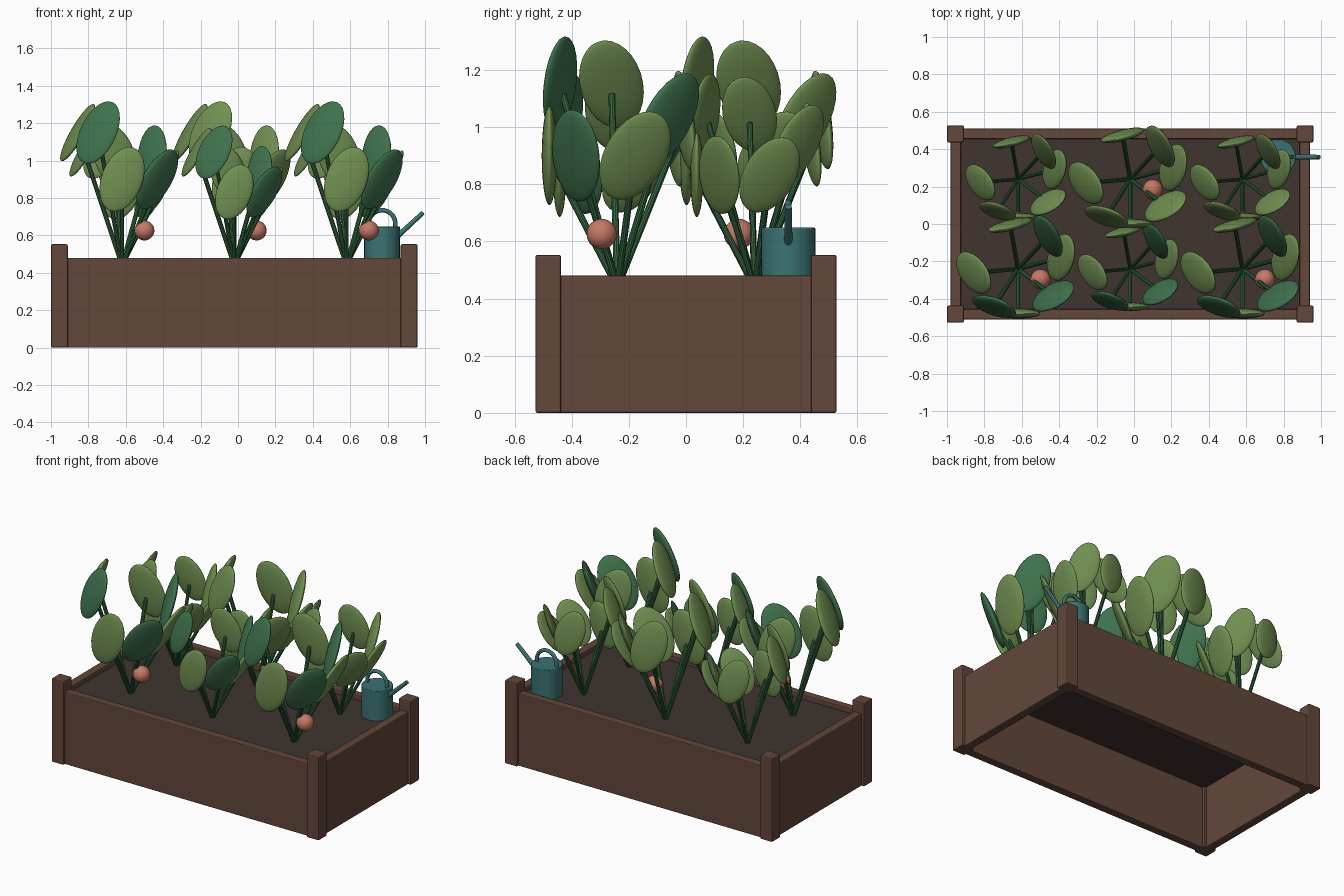
import bpy
from math import sin, cos, pi
from mathutils import Vector, Euler, Matrix

if "Cube" in bpy.data.objects:
    bpy.data.objects.remove(bpy.data.objects["Cube"])


def material(name, r, g, b):
    m = bpy.data.materials.new(name)
    m.diffuse_color = (r, g, b, 1)
    m.use_nodes = True
    m.node_tree.nodes["Principled BSDF"].inputs["Base Color"].default_value = m.diffuse_color
    return m


WOOD = material("wood", .125, .063, .042)
SOIL = material("soil", .05, .034, .028)
LEAF = material("leaf", .165, .28, .085)
DARK = material("dark_leaf", .05, .17, .075)
STEM = material("stem", .035, .14, .055)
TEAL = material("teal", .045, .17, .17)
CORAL = material("coral", .56, .19, .13)


def finish(name, mat, smooth=True):
    ob = bpy.context.object
    ob.name = name
    ob.data.materials.append(mat)
    if smooth:
        bpy.ops.object.shade_smooth_by_angle()
    return ob


def box(name, lo, hi, mat, bevel=0):
    lo, hi = Vector(lo), Vector(hi)
    bpy.ops.mesh.primitive_cube_add(size=1, location=(lo + hi) / 2)
    bpy.context.object.scale = hi - lo
    bpy.ops.object.transform_apply(location=False, rotation=False, scale=True)
    ob = finish(name, mat, False)
    if bevel:
        mod = ob.modifiers.new("bevel", "BEVEL")
        mod.width, mod.segments = bevel, 2
    return ob


def rod(name, a, b, radius, mat, sides=12, tip=None):
    a, b = Vector(a), Vector(b)
    bpy.ops.mesh.primitive_cone_add(
        vertices=sides, radius1=radius, radius2=radius if tip is None else tip,
        depth=(b - a).length, location=(a + b) / 2,
        rotation=(b - a).to_track_quat('Z', 'Y').to_euler())
    return finish(name, mat)


def ball(name, matrix, mat, segments=24, rings=14):
    bpy.ops.mesh.primitive_uv_sphere_add(segments=segments, ring_count=rings, radius=1)
    bpy.context.object.matrix_world = matrix
    return finish(name, mat)


# Planter box
CX = -.02
for s, n in ((-1, "front"), (1, "back")):
    y = sorted((s * .455, s * .51))
    box(n + "_board", (CX - .96, y[0], 0), (CX + .96, y[1], .48), WOOD, .006)
    for sx, m in ((-1, "left"), (1, "right")):
        x, y2 = CX + sx * .935, s * .482
        box(f"{n}_{m}_post", (x - .045, y2 - .045, 0), (x + .045, y2 + .045, .553), WOOD, .007)
for s, n in ((-1, "left"), (1, "right")):
    x = sorted((CX + s * .905, CX + s * .96))
    box(n + "_board", (x[0], -.48, 0), (x[1], .48, .48), WOOD, .006)
GROUND = .45
box("soil", (CX - .91, -.46, .41), (CX + .91, .46, GROUND), SOIL)


# Plants: leaves spiral around a shared root by the golden angle
def plant(n, x, y, k, odd_mat, fruit):
    root = Vector((x, y, GROUND - .01))
    for i in range(7):
        phi = i * 2.4
        top = Vector((x + .238 * k * sin(phi), y - .238 * k * cos(phi),
                      GROUND + k * (.45 + .125 * (i % 3))))
        rod(f"plant_{n}_stem_{i}", root, root.lerp(top, .95), .012 * k, STEM, 10)
        turn = Euler((.5 * sin(phi), .36, phi)).to_matrix().to_4x4()
        size = Matrix.Diagonal((.11 * k, .027 * k, .18 * k, 1))
        ball(f"plant_{n}_leaf_{i}", Matrix.Translation(top) @ turn @ size,
             odd_mat if i % 2 else LEAF)
    if fruit:
        ball(f"plant_{n}_fruit", Matrix.Translation((x + .12, y - .055, .626))
             @ Matrix.Scale(.053, 4), CORAL)


for row, y in enumerate((-.24, .24)):
    for col in range(3):
        big = (row + col) % 2 == 0
        plant(row * 3 + col + 1, CX + .6 * (col - 1), y, 1 if big else .85,
              LEAF if row else DARK, big)

# Watering can
px, py = .77, .358
can = rod("can_body", (px, py, GROUND - .01), (px, py, .648), .095, TEAL, 32)
mod = can.modifiers.new("bevel", "BEVEL")
mod.width, mod.segments = .004, 2
rod("can_spout", (.83, py, .575), (.99, py, .722), .015, TEAL, 16, .012)
curve = bpy.data.curves.new("can_handle", "CURVE")
curve.dimensions = "3D"
curve.bevel_depth = .012
curve.bevel_resolution = 3
pts = [(.072 * cos(pi * j / 16), .66 + .075 * sin(pi * j / 16)) for j in range(17)]
pts = [(.072, .63)] + pts + [(-.072, .63)]
spline = curve.splines.new("POLY")
spline.points.add(len(pts) - 1)
for p, (u, z) in zip(spline.points, pts):
    p.co = (px + u, py, z, 1)
curve.materials.append(TEAL)
bpy.context.collection.objects.link(bpy.data.objects.new("can_handle", curve))
